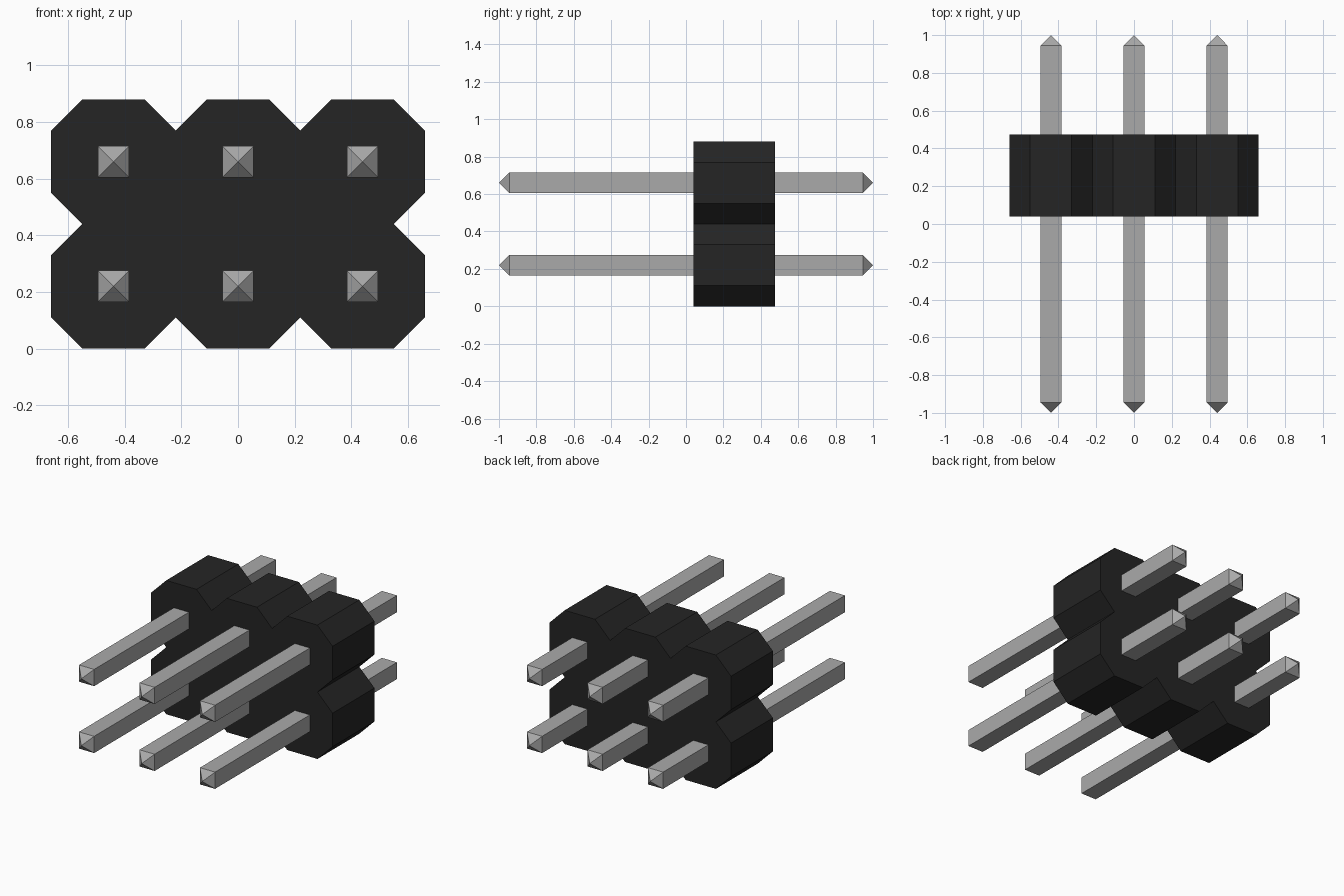
import bpy
import bmesh

cube = bpy.data.objects.get("Cube")
if cube:
    bpy.data.objects.remove(cube, do_unlink=True)

PITCH = 0.44          # spacing between pins
HALF = PITCH / 2
CUT = PITCH / 4       # corner chamfer of each cell
MID_Z = PITCH         # height of the centre line
BODY_Y = (0.04, 0.475)
PIN = 0.055           # half thickness of a pin
COLUMNS = (-PITCH, 0, PITCH)


def make_material(name, value, roughness):
    mat = bpy.data.materials.new(name)
    mat.use_nodes = True
    colour = (value, value, value, 1)
    mat.diffuse_color = colour
    shader = mat.node_tree.nodes["Principled BSDF"]
    shader.inputs["Base Color"].default_value = colour
    shader.inputs["Roughness"].default_value = roughness
    return mat


def make_object(name, bm, mat):
    bmesh.ops.recalc_face_normals(bm, faces=bm.faces[:])
    mesh = bpy.data.meshes.new(name)
    bm.to_mesh(mesh)
    bm.free()
    mesh.materials.append(mat)
    obj = bpy.data.objects.new(name, mesh)
    bpy.context.collection.objects.link(obj)
    return obj


black_plastic = make_material("black plastic", 0.018, 0.6)
grey_metal = make_material("grey metal", 0.4, 0.5)

# Housing: outline of joined octagons, extruded from front to back
half_outline = []
for cx in COLUMNS:
    half_outline += [(cx - HALF, CUT - MID_Z), (cx - CUT, -MID_Z), (cx + CUT, -MID_Z)]
edge = PITCH + HALF
half_outline += [(edge, CUT - MID_Z), (edge, -CUT), (edge - CUT, 0), (edge, CUT)]
# the other half is the same outline turned half way round
outline = half_outline + [(-x, -z) for x, z in half_outline]
outline = list(dict.fromkeys((round(x, 4), round(z, 4)) for x, z in outline))

bm = bmesh.new()
face = bm.faces.new([bm.verts.new((x, BODY_Y[0], z + MID_Z)) for x, z in outline])
result = bmesh.ops.extrude_face_region(bm, geom=[face], use_keep_orig=True)
new_verts = [g for g in result["geom"] if isinstance(g, bmesh.types.BMVert)]
bmesh.ops.translate(bm, verts=new_verts, vec=(0, BODY_Y[1] - BODY_Y[0], 0))
make_object("housing", bm, black_plastic)


# Pins: square bars with a pyramid point at both ends
def make_pin(name, x, z):
    bm = bmesh.new()
    rings = []
    for y in (-1 + PIN, 1 - PIN):
        rings.append([bm.verts.new((x + sx * PIN, y, z + sz * PIN))
                      for sx, sz in ((-1, -1), (1, -1), (1, 1), (-1, 1))])
    tips = [bm.verts.new((x, y, z)) for y in (-1, 1)]
    for i in range(4):
        j = (i + 1) % 4
        bm.faces.new((rings[0][i], rings[0][j], rings[1][j], rings[1][i]))
        for ring, tip in zip(rings, tips):
            bm.faces.new((ring[i], ring[j], tip))
    make_object(name, bm, grey_metal)


for row, z in (("lower", HALF), ("upper", HALF + PITCH)):
    for side, x in zip(("right", "middle", "left"), COLUMNS):
        make_pin(f"{row}_{side}_pin", x, z)
